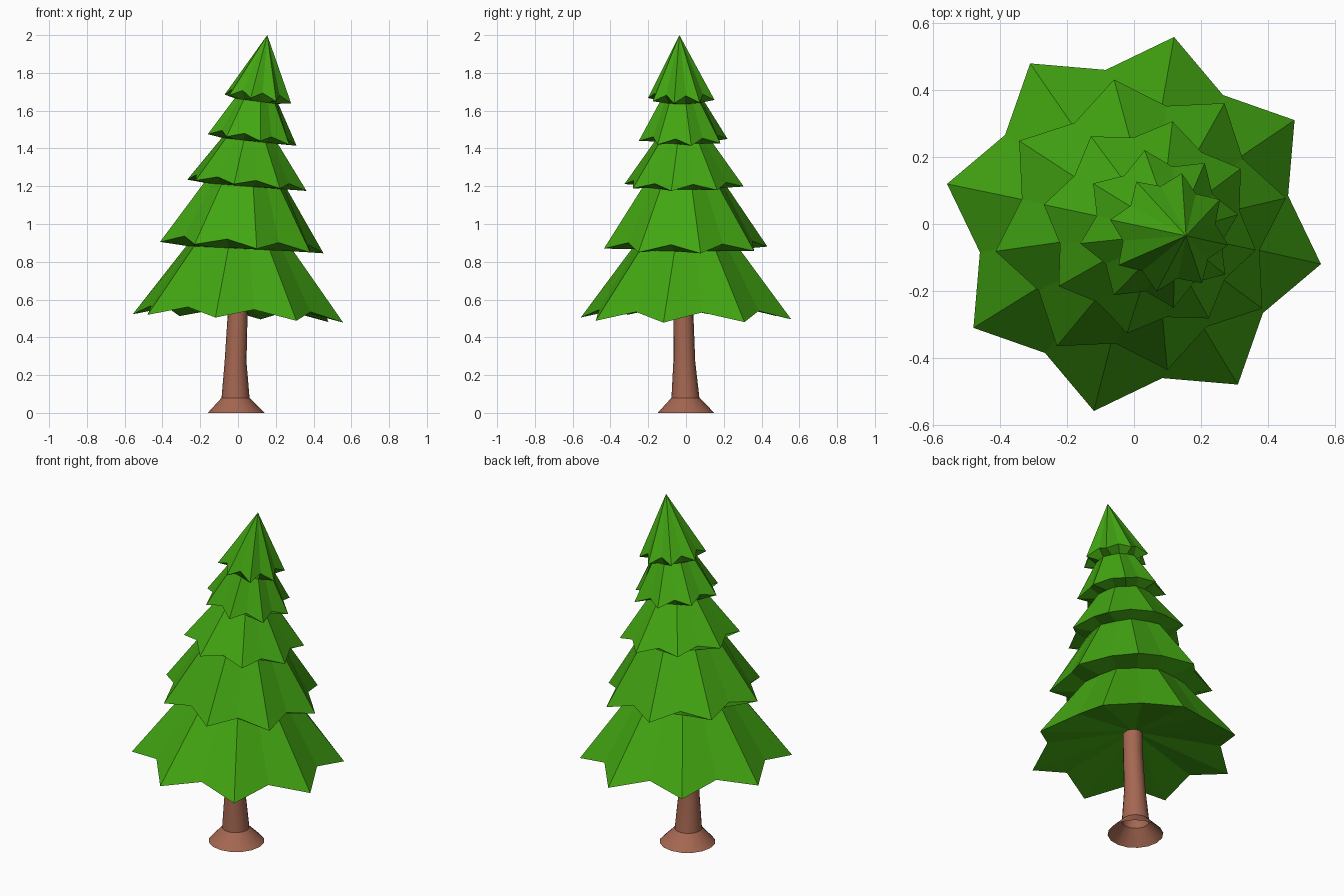
import bpy, bmesh
from math import sin, cos, radians

if "Cube" in bpy.data.objects:
    bpy.data.objects.remove(bpy.data.objects["Cube"])


def material(name, rgb):
    m = bpy.data.materials.new(name)
    m.diffuse_color = (*rgb, 1)
    m.use_nodes = True
    m.node_tree.nodes["Principled BSDF"].inputs["Base Color"].default_value = m.diffuse_color
    return m


def finish(bm, name, mat):
    bmesh.ops.recalc_face_normals(bm, faces=bm.faces)
    me = bpy.data.meshes.new(name)
    bm.to_mesh(me)
    bm.free()
    me.materials.append(mat)
    ob = bpy.data.objects.new(name, me)
    bpy.context.collection.objects.link(ob)
    return ob


def bridge(bm, a, b):
    n = len(a)
    for i in range(n):
        bm.faces.new((a[i], a[(i + 1) % n], b[(i + 1) % n], b[i]))


def fan(bm, ring, co):
    c = bm.verts.new(co)
    for i in range(len(ring)):
        bm.faces.new((ring[i], ring[(i + 1) % len(ring)], c))


leaf = material("leaf_green", (0.055, 0.38, 0.006))
bark = material("bark_brown", (0.376, 0.136, 0.084))

# Foliage: leaning star-shaped skirts joined by narrower necks
# rows: centre x, y, z, tip radius, valley radius, valley lift, slope in x
rings = [
    (0.00, 0.000, 0.500, 0.57, 0.467, 0.050, -0.04),
    (0.01, 0.000, 0.870, 0.290, 0.275, 0.0, -0.05),
    (0.02, -0.002, 0.875, 0.44, 0.362, 0.040, -0.07),
    (0.04, -0.008, 1.200, 0.224, 0.212, 0.0, -0.08),
    (0.047, -0.010, 1.205, 0.323, 0.272, 0.030, -0.095),
    (0.063, -0.013, 1.440, 0.152, 0.144, 0.0, -0.11),
    (0.075, -0.015, 1.445, 0.239, 0.190, 0.030, -0.13),
    (0.098, -0.022, 1.650, 0.118, 0.112, 0.0, -0.13),
    (0.105, -0.025, 1.662, 0.180, 0.140, 0.035, -0.13),
]
bm = bmesh.new()
loops = []
for k, (cx, cy, z, tip, valley, lift, slope) in enumerate(rings):
    tip_parity = (k // 2 + 1) % 2       # each skirt's tips sit over the valleys below
    ring = []
    for i in range(16):
        is_tip = i % 2 == tip_parity
        r = tip if is_tip else valley
        a = radians(10.4 + 22.5 * i)
        dx = r * cos(a)
        ring.append(bm.verts.new((cx + dx, cy + r * sin(a),
                                  z + slope * dx + (0 if is_tip else lift))))
    loops.append(ring)
for a, b in zip(loops, loops[1:]):
    bridge(bm, a, b)
fan(bm, loops[0], (0, 0, 0.63))
fan(bm, loops[-1], (0.155, -0.035, 2.0))
finish(bm, "foliage", leaf)

# Trunk with flared foot, open underneath; rows: centre x, y, z, radius
bm = bmesh.new()
loops = []
for cx, cy, z, r in [(-0.01, 0, 0, 0.15), (-0.013, -0.003, 0.08, 0.074),
                     (-0.013, -0.009, 0.27, 0.058), (-0.003, -0.013, 0.5, 0.053),
                     (0, -0.012, 0.66, 0.052)]:
    loops.append([bm.verts.new((cx + r * cos(radians(22.5 * i)),
                                cy + r * sin(radians(22.5 * i)), z)) for i in range(16)])
for a, b in zip(loops, loops[1:]):
    bridge(bm, a, b)
trunk = finish(bm, "trunk", bark)
bpy.context.view_layer.objects.active = trunk
trunk.select_set(True)
bpy.ops.object.shade_smooth_by_angle(angle=radians(30))
